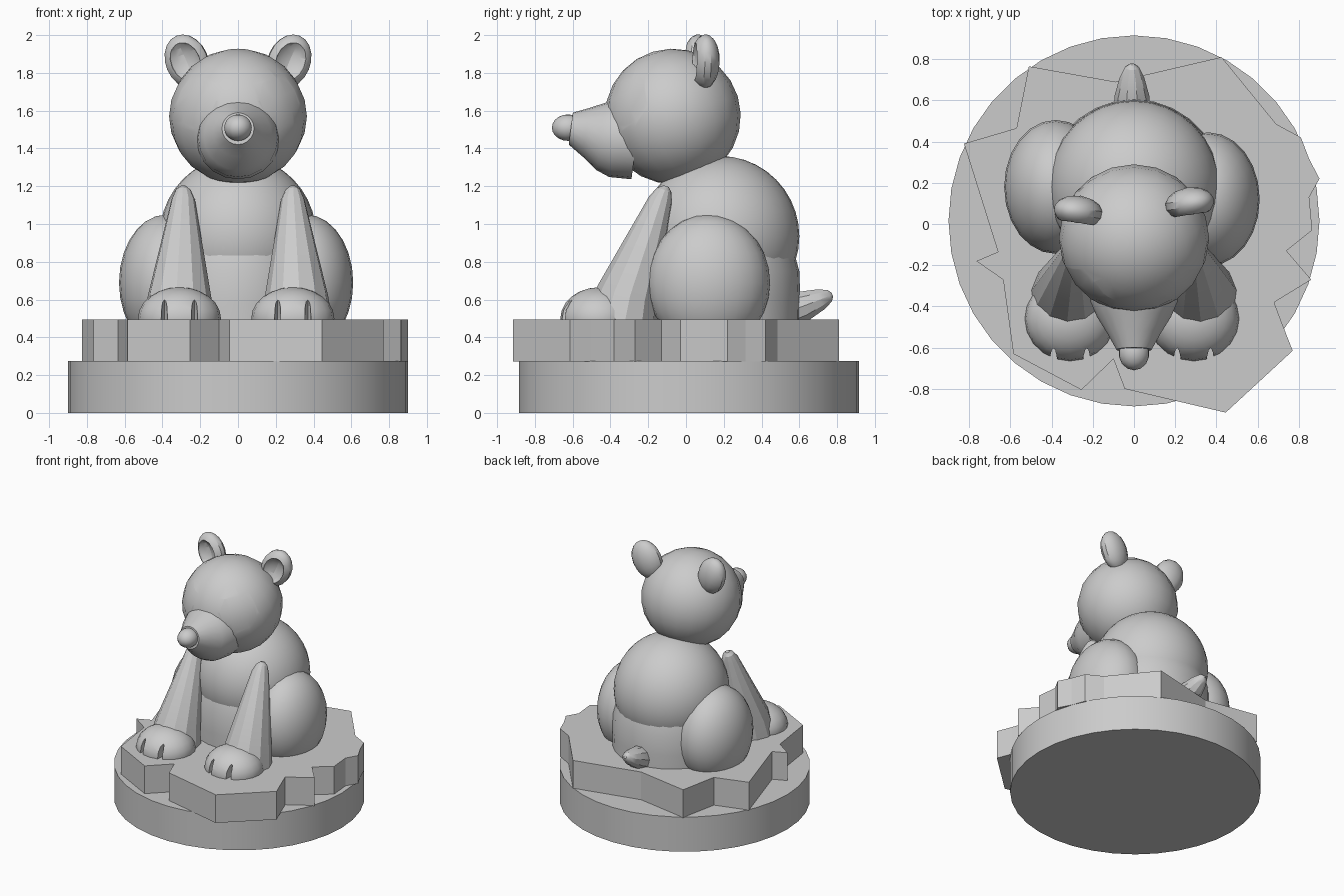
import bpy, bmesh, math
from mathutils import Vector, Matrix, Euler

cube = bpy.data.objects.get("Cube")
if cube:
    bpy.data.objects.remove(cube, do_unlink=True)

stone = bpy.data.materials.new("plain_grey")
stone.use_nodes = True
GREY = (0.6, 0.6, 0.6, 1)
stone.diffuse_color = GREY
stone.node_tree.nodes["Principled BSDF"].inputs["Base Color"].default_value = GREY


def finish(name, bm, smooth=None):
    """Turn a bmesh into a named object, optionally smooth below an angle."""
    bmesh.ops.recalc_face_normals(bm, faces=bm.faces)
    mesh = bpy.data.meshes.new(name)
    bm.to_mesh(mesh)
    bm.free()
    mesh.materials.append(stone)
    ob = bpy.data.objects.new(name, mesh)
    bpy.context.collection.objects.link(ob)
    if smooth:
        shade(ob, smooth)
    return ob


def activate(ob):
    bpy.ops.object.select_all(action='DESELECT')
    ob.select_set(True)
    bpy.context.view_layer.objects.active = ob


def shade(ob, degrees):
    activate(ob)
    bpy.ops.object.shade_smooth_by_angle(angle=math.radians(degrees))


def ball(name, loc, radii, rot=(0, 0, 0), seg=24, rings=14, smooth=30):
    bm = bmesh.new()
    bmesh.ops.create_uvsphere(bm, u_segments=seg, v_segments=rings, radius=1)
    turn = rot if isinstance(rot, Matrix) else Euler(rot).to_matrix().to_4x4()
    bm.transform(Matrix.Translation(loc) @ turn @ Matrix.Diagonal((*radii, 1)))
    return finish(name, bm, smooth)


def tube(name, rings, sides, smooth=30):
    """Skin circles given as (centre, radius) along a path, with closed ends."""
    bm = bmesh.new()
    axis = Vector(rings[-1][0]) - Vector(rings[0][0])
    turn = axis.to_track_quat('Z', 'Y').to_matrix()
    loops = []
    for centre, r in rings:
        loop = []
        for i in range(sides):
            a = math.tau * i / sides
            loop.append(bm.verts.new(Vector(centre) + turn @ Vector((r * math.cos(a), r * math.sin(a), 0))))
        loops.append(loop)
    for low, high in zip(loops, loops[1:]):
        for i in range(sides):
            j = (i + 1) % sides
            bm.faces.new((low[i], low[j], high[j], high[i]))
    bm.faces.new(loops[0])
    bm.faces.new(loops[-1])
    return finish(name, bm, smooth)


def carve(ob, cutter, smooth=30):
    """Subtract the cutter and discard it."""
    mod = ob.modifiers.new("carve", 'BOOLEAN')
    mod.operation = 'DIFFERENCE'
    mod.solver = 'EXACT'
    mod.object = cutter
    activate(ob)
    bpy.ops.object.modifier_apply(modifier=mod.name)
    bpy.data.objects.remove(cutter, do_unlink=True)
    shade(ob, smooth)


# Round plinth
tube("round_plinth", [((0, 0.015, 0), 0.9), ((0, 0.015, 0.275), 0.9)], 36)

# Jagged rock slab
outline = [(-.51, .765), (-.09, .69), (.425, .81), (.69, .485), (.81, .42), (.85, .315),
           (.9, .22), (.85, .13), (.865, -.03), (.74, -.13), (.86, -.27), (.68, -.38),
           (.725, -.5), (.77, -.615), (.445, -.915), (-.045, -.8), (-.1, -.655),
           (-.255, -.805), (-.585, -.63), (-.635, -.27), (-.765, -.18), (-.66, -.135),
           (-.825, .39), (-.57, .465)]
bm = bmesh.new()
base = bm.faces.new([bm.verts.new((x, y, 0.272)) for x, y in outline])
top = bmesh.ops.extrude_face_region(bm, geom=[base])
bmesh.ops.translate(bm, vec=(0, 0, 0.223), verts=[v for v in top["geom"] if isinstance(v, bmesh.types.BMVert)])
finish("rock_slab", bm)

# Torso with a slightly wider rump
ball("torso", (0, 0.18, 0.935), (0.415, 0.42, 0.425), seg=32, rings=20)
tube("rump", [((0, 0.175, 0.4), 0.425), ((0, 0.175, 0.6), 0.43),
              ((0, 0.175, 0.75), 0.425), ((0, 0.175, 0.84), 0.4)], 28, 40)

# Stubby tail
tube("tail", [((-.01, .5, .52), .09), ((-.01, .62, .565), .085), ((-.01, .71, .6), .06),
              ((-.01, .76, .62), .035), ((-.01, .775, .626), .012)], 10)

# Legs and paws
for side, word in ((1, "left"), (-1, "right")):
    ball(f"{word}_haunch", (side * 0.37 - 0.01, 0.15 - side * 0.03, 0.69), (0.25, 0.325, 0.36))
    tube(f"{word}_front_leg", [((side * .31, -.34, .48), .19), ((side * .31, -.31, .62), .168),
                               ((side * .29, -.135, 1.13), .062), ((side * .29, -.115, 1.18), .04),
                               ((side * .29, -.105, 1.2), .015)], 12, 25)
    px = side * 0.3 - 0.01
    paw = ball(f"{word}_paw", (px, -.46, .5), (.22, .205, .165), seg=20, rings=12)
    for gap in (-0.08, 0.08):
        carve(paw, ball("toe_cutter", (px + gap, -.645, .5), (.017, .07, .13), seg=8, rings=6, smooth=None))

# Head with carved eye sockets
centre = Vector((0, -0.07, 1.57))
head = ball("head", centre, (0.365, 0.36, 0.358), (0.3, 0, 0), seg=20, rings=12, smooth=20)
for side, word in ((1, "left"), (-1, "right")):
    out = Vector((side * 0.66, -0.72, 0.24)).normalized()
    turn = out.to_track_quat('Z', 'Y').to_matrix().to_4x4()
    carve(head, ball("socket_cutter", centre + out * 0.35, (.15, .16, .065), turn, 8, 6, None), 20)
    ball(f"{word}_eye", centre + out * 0.295 - Vector((0, 0, .005)), (.045, .05, .032), turn, 12, 8)

# Tapered muzzle and nose
tube("muzzle", [((0, -.26, 1.46), .225), ((0, -.38, 1.457), .21), ((0, -.45, 1.463), .18),
                ((0, -.53, 1.485), .13), ((0, -.61, 1.505), .085)], 20, 40)
ball("nose", (0, -.625, 1.51), (.075, .085, .07), seg=14, rings=10)

# Cupped ears
for side, word in ((1, "left"), (-1, "right")):
    spot = Vector((side * 0.27, 0.08 + side * 0.02, 1.86))
    tilt = Euler((0, side * 0.4, side * 0.15)).to_matrix().to_4x4()
    ear = ball(f"{word}_ear", spot, (.115, .078, .148), tilt, 14, 10, 30)
    hollow = spot + tilt.to_3x3() @ Vector((0, -.075, 0))
    carve(ear, ball("ear_cutter", hollow, (.085, .065, .11), tilt, 12, 8, None))
